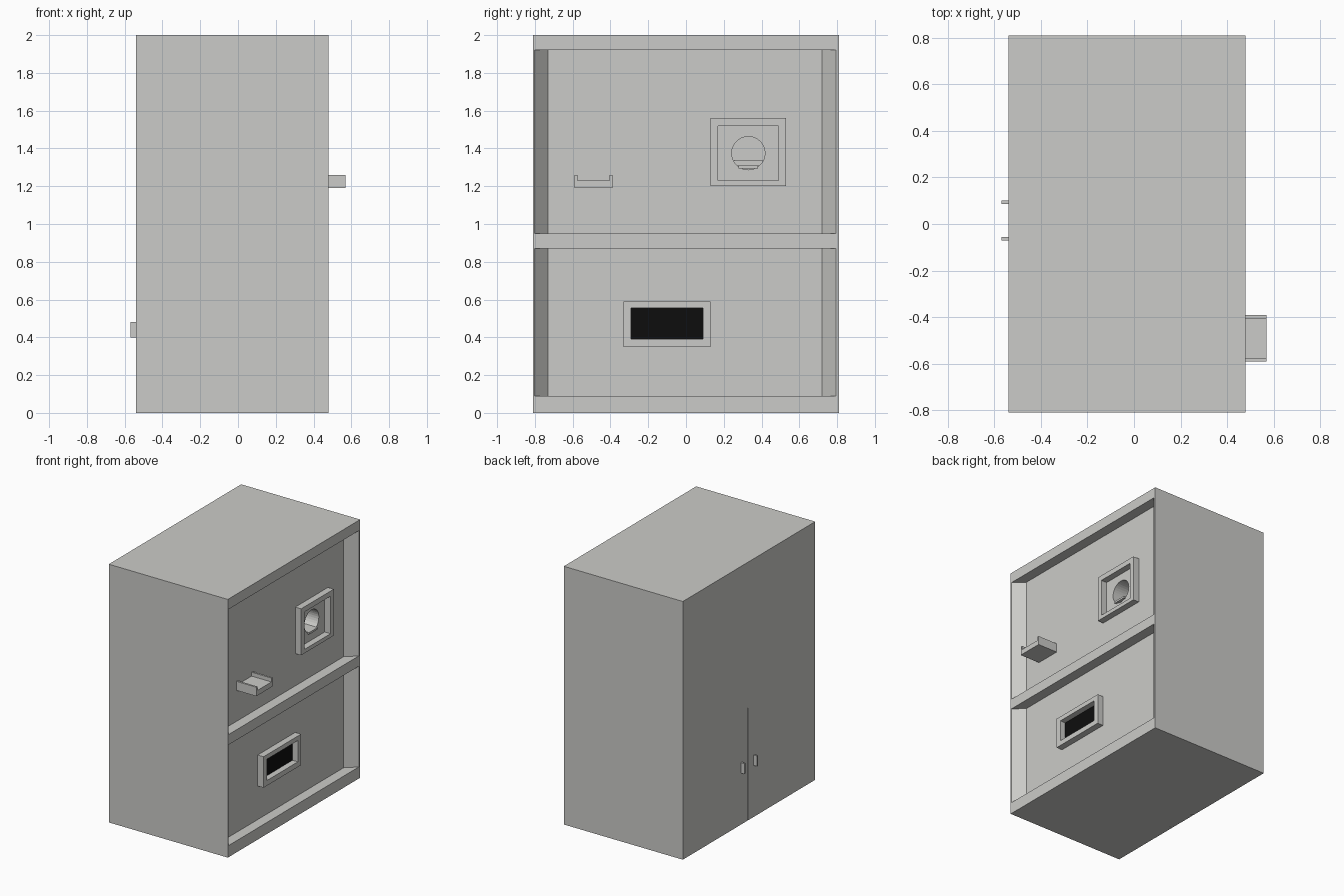
import bpy
import bmesh
from math import pi

old = bpy.data.objects.get("Cube")
if old:
    bpy.data.objects.remove(old, do_unlink=True)


def material(name, color):
    m = bpy.data.materials.new(name)
    m.use_nodes = True
    m.diffuse_color = (*color, 1)
    m.node_tree.nodes["Principled BSDF"].inputs["Base Color"].default_value = (*color, 1)
    return m


GREY = material("light grey", (0.6, 0.6, 0.58))
BLACK = material("black", (0.004, 0.004, 0.004))


def finish(name, bm, mat):
    bmesh.ops.recalc_face_normals(bm, faces=bm.faces)
    me = bpy.data.meshes.new(name)
    bm.to_mesh(me)
    bm.free()
    me.materials.append(mat)
    ob = bpy.data.objects.new(name, me)
    bpy.context.collection.objects.link(ob)
    return ob


def box(name, x, y, z, mat=GREY):
    """Box between (low, high) limits on each axis."""
    bm = bmesh.new()
    bmesh.ops.create_cube(bm, size=1)
    for v in bm.verts:
        v.co = [lim[0] if c < 0 else lim[1] for c, lim in zip(v.co, (x, y, z))]
    return finish(name, bm, mat)


def prism(name, outline, z):
    """Vertical prism from an outline of (x, y) points."""
    bm = bmesh.new()
    face = bm.faces.new([bm.verts.new((px, py, z[0])) for px, py in outline])
    up = bmesh.ops.extrude_face_region(bm, geom=[face])["geom"]
    for v in up:
        if isinstance(v, bmesh.types.BMVert):
            v.co.z = z[1]
    return finish(name, bm, GREY)


def frame(name, outer_y, outer_z, inner_y, inner_z, x):
    """Rectangular raised surround with an open middle."""
    bm = bmesh.new()
    rings = []
    for px in x:
        for ys, zs in ((outer_y, outer_z), (inner_y, inner_z)):
            pts = ((0, 0), (1, 0), (1, 1), (0, 1))
            rings.append([bm.verts.new((px, ys[a], zs[b])) for a, b in pts])
    for a, b in ((0, 1), (1, 3), (3, 2), (2, 0)):
        for i in range(4):
            j = (i + 1) % 4
            bm.faces.new((rings[a][i], rings[a][j], rings[b][j], rings[b][i]))
    return finish(name, bm, GREY)


BACK, OPEN, PANEL = -0.54, 0.48, 0.40
DEPTH = (BACK, OPEN)
WIDTH = (-0.81, 0.81)
UPPER, LOWER = (0.95, 1.92), (0.09, 0.87)

# Cabinet shell
box("top_board", DEPTH, WIDTH, (1.92, 2))
box("middle_board", DEPTH, WIDTH, (0.87, 0.95))
box("bottom_board", (BACK + 0.02, OPEN), WIDTH, (0, 0.09))
box("front_wall", DEPTH, (-0.81, -0.802), (0, 2))
box("back_wall", DEPTH, (0.795, 0.81), (0, 2))
box("upper_rear_panel", (BACK, BACK + 0.02), WIDTH, (0.87, 2))

# Rear doors with a narrow gap and pull handles
box("front_door", (BACK, BACK + 0.02), (-0.81, 0.01), (0, 0.87))
box("back_door", (BACK, BACK + 0.02), (0.02, 0.81), (0, 0.87))
for name, y in (("front_door_handle", -0.07), ("back_door_handle", 0.085)):
    box(name, (-0.57, BACK), (y, y + 0.015), (0.40, 0.48))

# Slanted jambs beside both recesses
for level, z in (("upper", UPPER), ("lower", LOWER)):
    for side, edge, inner in (("front", -0.803, -0.73), ("back", 0.793, 0.72)):
        prism(f"{level}_{side}_jamb",
              [(OPEN, edge), (PANEL, inner), (PANEL, edge)], z)

# Recessed panels
upper = box("upper_panel", (0.24, PANEL), (-0.803, 0.796), UPPER)
box("lower_panel", (0.36, PANEL), (-0.803, 0.796), LOWER)

# Round opening in the upper panel
bpy.ops.mesh.primitive_cylinder_add(vertices=32, radius=0.088, depth=0.3,
                                    location=(0.41, 0.33, 1.375), rotation=(0, pi / 2, 0))
cutter = bpy.context.object
cutter.name = "opening_cutter"
cutter.hide_render = True
cut = upper.modifiers.new("opening", "BOOLEAN")
cut.object = cutter
cut.solver = "EXACT"
bpy.context.view_layer.objects.active = upper
bpy.ops.object.modifier_apply(modifier=cut.name)
bpy.data.objects.remove(cutter, do_unlink=True)
box("opening_rear_step", (0.25, 0.28), (0.255, 0.405), (1.31, 1.34))
box("opening_lip", (0.26, 0.415), (0.278, 0.382), (1.295, 1.31))

# Raised surrounds
frame("upper_window_frame", (0.13, 0.53), (1.2, 1.56),
      (0.17, 0.49), (1.23, 1.52), (PANEL, 0.45))
frame("lower_window_frame", (-0.33, 0.13), (0.35, 0.59),
      (-0.29, 0.09), (0.39, 0.555), (PANEL, 0.45))
box("dark_slot", (PANEL, PANEL + 0.004), (-0.29, 0.09), (0.39, 0.555), BLACK)

# Small tray with raised sides
TRAY = (PANEL, 0.57)
box("tray_floor", TRAY, (-0.59, -0.39), (1.19, 1.23))
for name, y in (("tray_front_side", -0.59), ("tray_back_side", -0.405)):
    box(name, TRAY, (y, y + 0.015), (1.19, 1.26))
